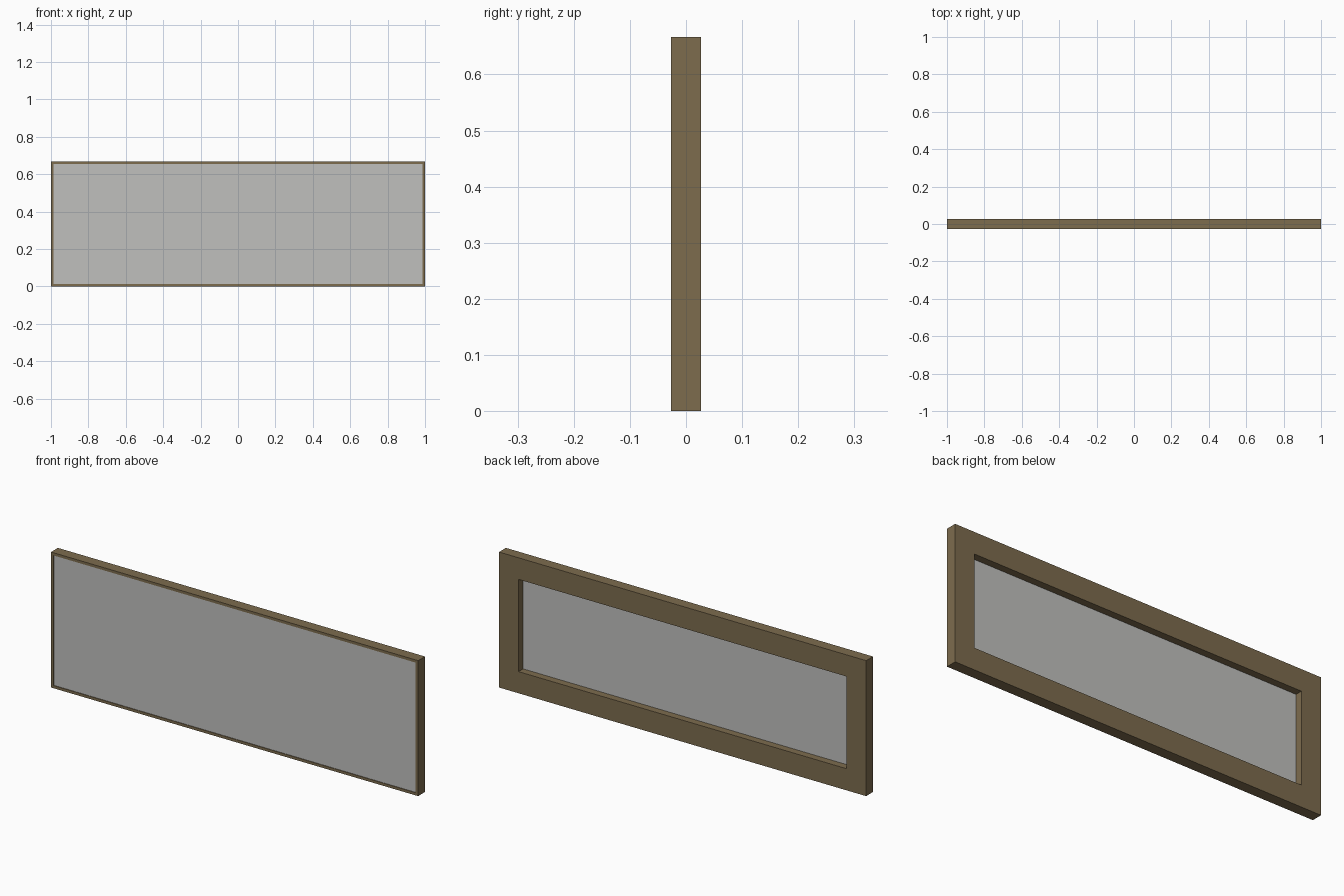
import bpy
import bmesh

if "Cube" in bpy.data.objects:
    bpy.data.objects.remove(bpy.data.objects["Cube"])

W, H, D = 2.0, 0.667, 0.0533      # overall width, height, depth
LIP, BORDER = 0.0133, 0.1065      # thin front edge, wide rear border
PANEL_FRONT, PANEL_BACK = -0.0237, -0.009


def material(name, rgb):
    m = bpy.data.materials.new(name)
    m.diffuse_color = (*rgb, 1.0)
    m.use_nodes = True
    m.node_tree.nodes["Principled BSDF"].inputs["Base Color"].default_value = m.diffuse_color
    return m


def rect_loop(bm, inset, y):
    """Rectangle of four vertices, inset from the outer outline."""
    x, z0, z1 = W / 2 - inset, inset, H - inset
    return [bm.verts.new(p) for p in ((-x, y, z0), (x, y, z0), (x, y, z1), (-x, y, z1))]


def sweep(name, profile, mat, capped=False):
    """Sweep an (inset, y) profile around the rectangle."""
    bm = bmesh.new()
    loops = [rect_loop(bm, i, y) for i, y in profile]
    pairs = list(zip(loops, loops[1:]))
    if capped:
        bm.faces.new(loops[0])
        bm.faces.new(loops[-1])
    else:
        pairs.append((loops[-1], loops[0]))
    for a, b in pairs:
        for k in range(4):
            n = (k + 1) % 4
            bm.faces.new((a[k], a[n], b[n], b[k]))
    bmesh.ops.recalc_face_normals(bm, faces=bm.faces)
    mesh = bpy.data.meshes.new(name)
    bm.to_mesh(mesh)
    bm.free()
    mesh.materials.append(mat)
    obj = bpy.data.objects.new(name, mesh)
    bpy.context.collection.objects.link(obj)
    return obj


# Frame: thin lip in front, rebate for the panel, wide border behind
sweep("frame", [(0, -D / 2), (0, D / 2), (BORDER, D / 2), (BORDER, PANEL_BACK),
                (LIP, PANEL_BACK), (LIP, -D / 2)],
      material("brown wood", (0.205, 0.150, 0.076)))

# Panel: flat board set into the rebate
sweep("panel", [(LIP, PANEL_FRONT), (LIP, PANEL_BACK)],
      material("light grey", (0.527, 0.527, 0.515)), capped=True)
